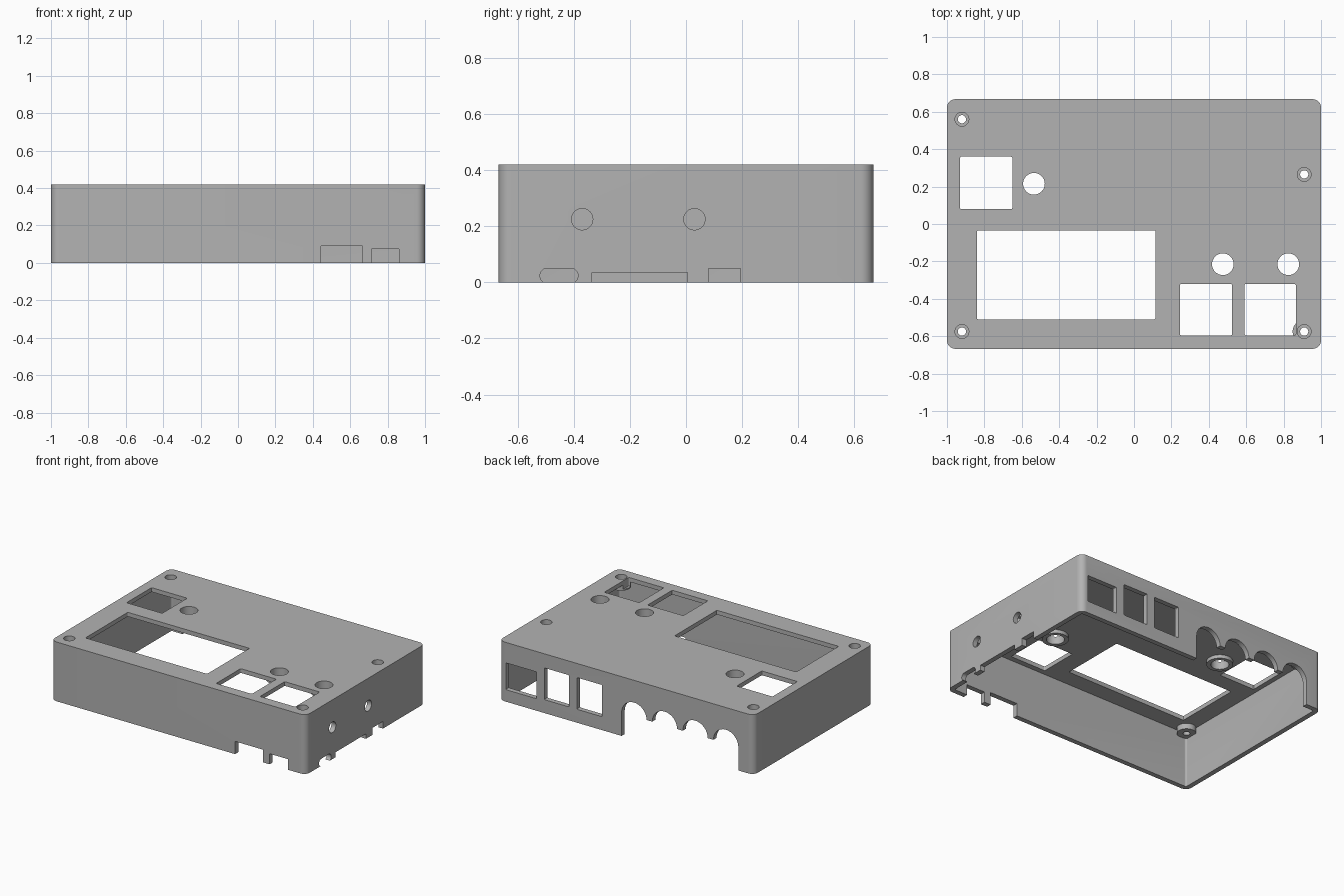
import bpy, bmesh, math

default = bpy.data.objects.get("Cube")
if default:
    bpy.data.objects.remove(default, do_unlink=True)

W, D, H = 2.0, 1.335, 0.42
WALL, PLATE = 0.035, 0.03

grey = bpy.data.materials.new("matte grey plastic")
grey.use_nodes = True
grey.diffuse_color = (0.45, 0.45, 0.45, 1)
grey.node_tree.nodes["Principled BSDF"].inputs["Base Color"].default_value = (0.45, 0.45, 0.45, 1)


def outline(u0, u1, v0, v1, r, steps):
    """Rectangle with rounded corners; a full radius gives a circle or a slot."""
    if r <= 0:
        return [(u0, v0), (u1, v0), (u1, v1), (u0, v1)]
    pts = []
    corners = [(u1 - r, v1 - r), (u0 + r, v1 - r), (u0 + r, v0 + r), (u1 - r, v0 + r)]
    for q, (cu, cv) in enumerate(corners):
        for i in range(steps + 1):
            a = (q + i / steps) * math.pi / 2
            p = (cu + r * math.cos(a), cv + r * math.sin(a))
            if not pts or math.dist(p, pts[-1]) > 1e-5:
                pts.append(p)
    if math.dist(pts[0], pts[-1]) < 1e-5:
        pts.pop()
    return pts


def prism(name, u, v, t, r=0.0, axis="z", steps=8):
    """Outline spanning u and v, extruded from t[0] to t[1] along the axis."""
    place = {"x": lambda a, b, c: (c, a, b),
             "y": lambda a, b, c: (a, c, b),
             "z": lambda a, b, c: (a, b, c)}[axis]
    bm = bmesh.new()
    base = bm.faces.new([bm.verts.new(place(a, b, t[0])) for a, b in outline(*u, *v, r, steps)])
    new = bmesh.ops.extrude_face_region(bm, geom=[base])["geom"]
    shift = place(0, 0, t[1] - t[0])
    bmesh.ops.translate(bm, vec=shift, verts=[e for e in new if isinstance(e, bmesh.types.BMVert)])
    bmesh.ops.recalc_face_normals(bm, faces=bm.faces)
    mesh = bpy.data.meshes.new(name)
    bm.to_mesh(mesh)
    bm.free()
    mesh.materials.append(grey)
    obj = bpy.data.objects.new(name, mesh)
    bpy.context.scene.collection.objects.link(obj)
    return obj


def rod(name, cu, cv, r, t, axis="z"):
    return prism(name, (cu - r, cu + r), (cv - r, cv + r), t, r, axis)


def combine(target, other, operation):
    """Apply a boolean and discard the second body."""
    other.hide_render = True
    mod = target.modifiers.new(operation.lower(), "BOOLEAN")
    mod.object, mod.operation, mod.solver = other, operation, "EXACT"
    graph = bpy.context.evaluated_depsgraph_get()
    mesh = bpy.data.meshes.new_from_object(target.evaluated_get(graph))
    target.modifiers.clear()
    target.data = mesh
    bpy.data.objects.remove(other, do_unlink=True)


def cut(other):
    combine(case, other, "DIFFERENCE")


def add(other):
    combine(case, other, "UNION")


# Open-bottomed case
case = prism("enclosure_shell", (-W / 2, W / 2), (-D / 2, D / 2), (0, H), 0.045)
cut(prism("cavity", (-W / 2 + WALL, W / 2 - WALL), (-D / 2 + WALL, D / 2 - WALL), (-0.1, H - PLATE), 0.012))

# Screw bosses and button collars under the top plate
screws = [(-0.92, 0.56), (0.91, 0.265), (0.91, -0.575), (-0.92, -0.575)]
buttons = [(-0.535, 0.215), (0.475, -0.215), (0.825, -0.215)]
for x, y in screws:
    add(rod("screw_boss", x, y, 0.062, (0.35, H - 0.01)))
for x, y in buttons:
    add(rod("button_collar", x, y, 0.085, (0.365, H - 0.01)))

# Counterbored screw holes and round button holes
for x, y in screws:
    cut(rod("screw_hole", x, y, 0.022, (0.3, 0.5)))
    cut(rod("screw_counterbore", x, y, 0.037, (0.38, 0.5)))
for x, y in buttons:
    cut(rod("button_hole", x, y, 0.058, (0.3, 0.5)))

# Display window and three square openings in the top
for u, v in [((-0.84, 0.115), (-0.51, -0.035)),
             ((-0.93, -0.65), (0.08, 0.36)),
             ((0.245, 0.525), (-0.595, -0.32)),
             ((0.59, 0.865), (-0.595, -0.32))]:
    cut(prism("top_window", u, v, (0.36, 0.5), 0.008, steps=3))

# Front edge notches
for u, top in [((0.445, 0.665), 0.09), ((0.715, 0.86), 0.075)]:
    cut(prism("front_notch", u, (-0.1, top), (-0.8, -0.6), axis="y"))

# Side edge notches, rounded slot and round holes
side = (0.93, 1.1)
for u, top in [((-0.335, 0.005), 0.035), ((0.08, 0.195), 0.05)]:
    cut(prism("side_notch", u, (-0.1, top), side, axis="x"))
cut(prism("side_slot", (-0.52, -0.385), (-0.002, 0.05), side, 0.025, "x"))
for y in (-0.37, 0.03):
    cut(rod("side_hole", y, 0.225, 0.038, side, "x"))

# Back port windows
back = (0.6, 0.8)
for u, v in [((0.705, 0.945), (0.085, 0.275)),
             ((0.45, 0.643), (0.095, 0.32)),
             ((0.19, 0.388), (0.095, 0.32))]:
    cut(prism("back_port", u, v, back, 0.006, "y", 3))

# Row of arches above a wide gap in the back
cut(prism("back_gap", (-0.878, 0.038), (-0.1, 0.165), back, axis="y"))
for i in range(4):
    cut(rod("back_arch", -0.06 - 0.24 * i, 0.165, 0.0978, back, "y"))

# Smooth the rounded surfaces while keeping edges crisp
bpy.ops.object.select_all(action="DESELECT")
case.select_set(True)
bpy.context.view_layer.objects.active = case
bpy.ops.object.shade_smooth_by_angle(angle=math.radians(30))
